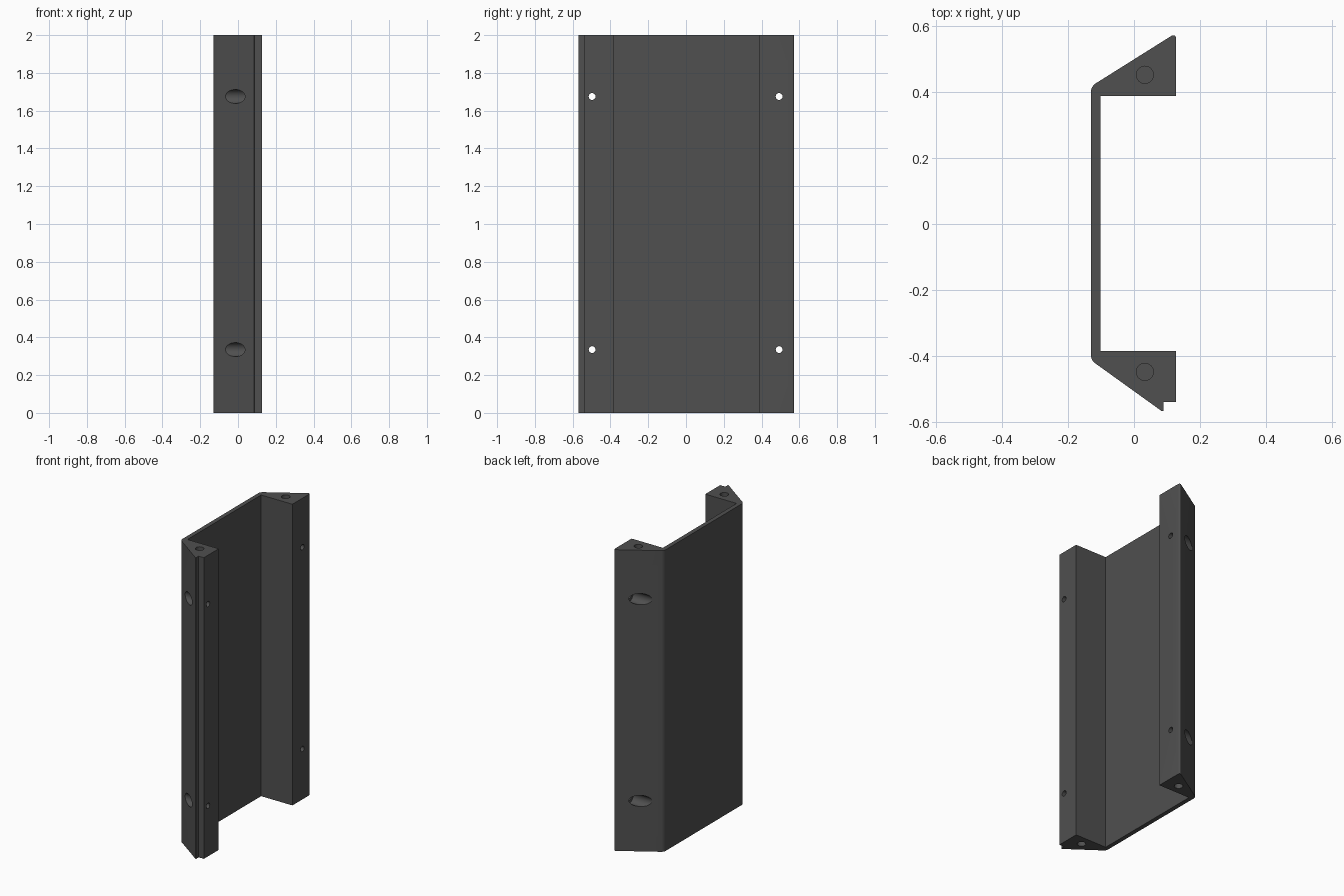
import bpy, bmesh, math
from mathutils import Matrix

if "Cube" in bpy.data.objects:
    bpy.data.objects.remove(bpy.data.objects["Cube"])

H = 2.0
dark_grey = bpy.data.materials.new("dark grey")
dark_grey.diffuse_color = (0.08, 0.08, 0.08, 1)
dark_grey.use_nodes = True
dark_grey.node_tree.nodes["Principled BSDF"].inputs["Base Color"].default_value = dark_grey.diffuse_color


def obj_from(bm, name):
    bmesh.ops.recalc_face_normals(bm, faces=bm.faces)
    mesh = bpy.data.meshes.new(name)
    bm.to_mesh(mesh)
    bm.free()
    mesh.materials.append(dark_grey)
    ob = bpy.data.objects.new(name, mesh)
    bpy.context.collection.objects.link(ob)
    return ob


def arc(cx, cy, r, a0, a1, n=6):
    """Points of a rounded profile corner, angles in degrees."""
    angles = [math.radians(a0 + (a1 - a0) * i / n) for i in range(n + 1)]
    return [(cx + r * math.cos(a), cy + r * math.sin(a)) for a in angles]


# Channel section: thin web, two tapered flanges, a rebate on the front one
profile = [(0.128, 0.388), (-0.102, 0.388), (-0.102, -0.385), (0.128, -0.385),
           (0.128, -0.541), (0.09, -0.541), (0.09, -0.568), (0.084, -0.568)]
profile += arc(-0.099, -0.397, 0.032, 234, 180)
profile += arc(-0.099, 0.400, 0.032, 180, 123)
profile += arc(0.119, 0.564, 0.009, 123, 0)

bm = bmesh.new()
base = bm.faces.new([bm.verts.new((x, y, 0)) for x, y in profile])
top = bmesh.ops.extrude_face_region(bm, geom=[base])["geom"]
bmesh.ops.translate(bm, vec=(0, 0, H),
                    verts=[v for v in top if isinstance(v, bmesh.types.BMVert)])
panel = obj_from(bm, "channel_panel")


def drill(name, holes):
    """Cut a set of cylinders given as (radius, start, end, axis)."""
    bm = bmesh.new()
    for r, start, end, axis in holes:
        mid = [(a + b) / 2 for a, b in zip(start, end)]
        rot = Matrix.Rotation(math.pi / 2, 4, 'Y') if axis == 'X' else Matrix()
        bmesh.ops.create_cone(bm, cap_ends=True, segments=32, radius1=r, radius2=r,
                              depth=math.dist(start, end),
                              matrix=Matrix.Translation(mid) @ rot)
    cutter = obj_from(bm, name)
    cutter.hide_render = True
    cutter.hide_viewport = True
    mod = panel.modifiers.new(name, 'BOOLEAN')
    mod.operation = 'DIFFERENCE'
    mod.solver = 'EXACT'
    mod.object = cutter


spots = [(y, z) for y in (-0.497, 0.493) for z in (0.335, 1.675)]

# Wide counterbores from the sloped outer faces
drill("counterbore_cutter", [(0.037, (-0.3, y, z), (0.07, y, z), 'X') for y, z in spots])
# Narrow screw holes through the flange faces
drill("screw_hole_cutter", [(0.018, (-0.2, y, z), (0.3, y, z), 'X') for y, z in spots])
# Blind holes in both ends of each flange
drill("end_hole_cutter", [(0.026, (0.033, y, a), (0.033, y, b), 'Z')
                          for y in (-0.449, 0.453)
                          for a, b in ((-0.1, 0.2), (H - 0.2, H + 0.1))])

# Smooth rounded corners and bores, sharp edges kept
bpy.context.view_layer.objects.active = panel
panel.select_set(True)
for mod in list(panel.modifiers):
    bpy.ops.object.modifier_apply(modifier=mod.name)
bpy.ops.object.shade_smooth_by_angle(angle=math.radians(30))
